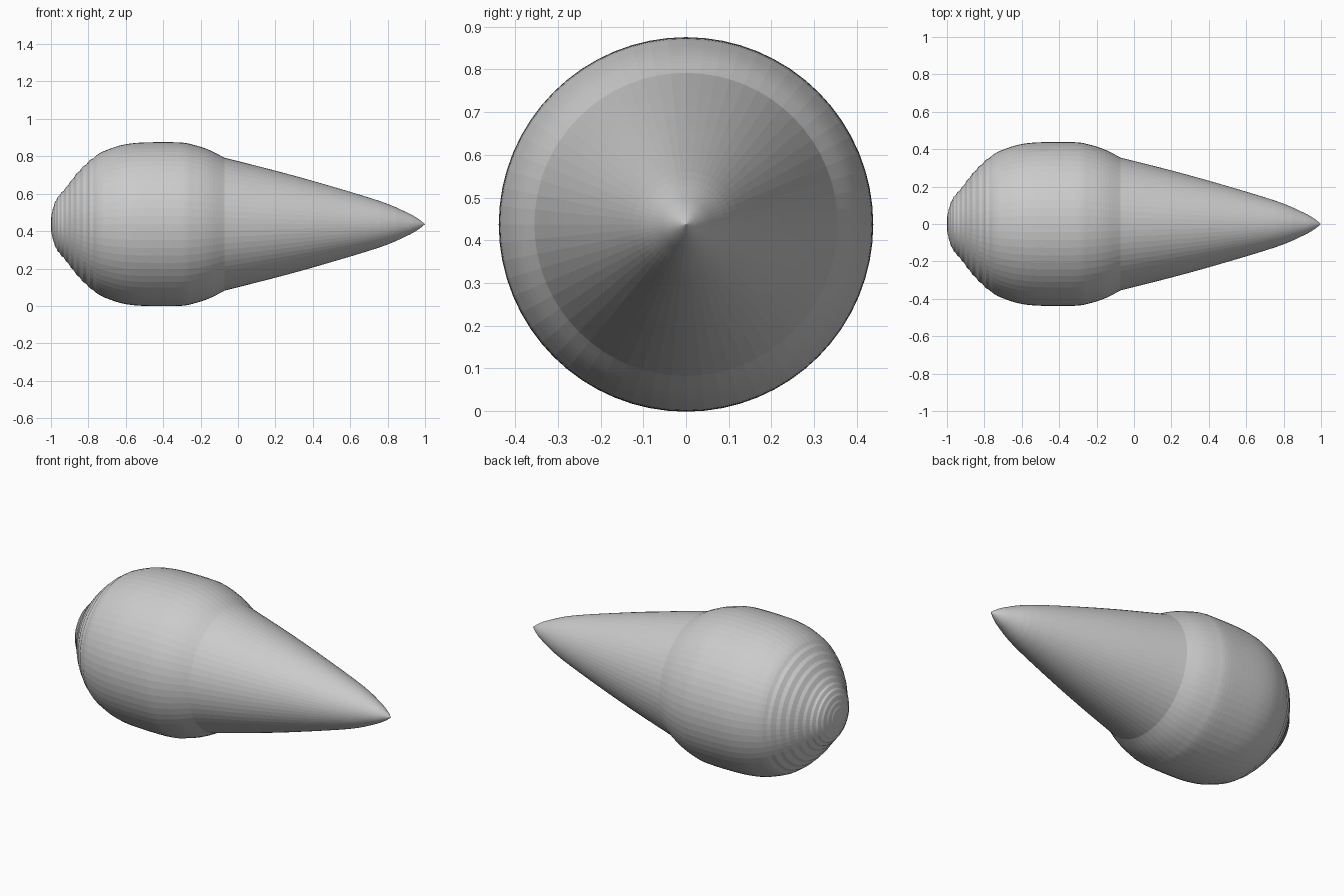
import bpy, bmesh, math

if "Cube" in bpy.data.objects:
    bpy.data.objects.remove(bpy.data.objects["Cube"])

SEGMENTS = 64
AXIS_Z = 0.437

grey = bpy.data.materials.new("plain grey")
grey.diffuse_color = (0.6, 0.6, 0.6, 1)
grey.use_nodes = True
grey.node_tree.nodes["Principled BSDF"].inputs["Base Color"].default_value = grey.diffuse_color


def catmull(points, steps):
    """Smooth curve through the profile points."""
    pts = [points[0]] + points + [points[-1]]
    out = []
    for a, b, c, d in zip(pts, pts[1:], pts[2:], pts[3:]):
        for i in range(steps):
            t = i / steps
            out.append(tuple(
                0.5 * (2 * q + (r - p) * t + (2 * p - 5 * q + 4 * r - s) * t * t
                       + (3 * q - p - 3 * r + s) * t ** 3)
                for p, q, r, s in zip(a, b, c, d)))
    return out + [points[-1]]


def lathe(name, profile):
    """Revolve (x, radius) points about the long axis."""
    bm = bmesh.new()
    rings = []
    for x, r in profile:
        if r < 1e-4:
            rings.append([bm.verts.new((x, 0, AXIS_Z))] * SEGMENTS)
            continue
        ring = []
        for i in range(SEGMENTS):
            a = 2 * math.pi * i / SEGMENTS
            ring.append(bm.verts.new((x, r * math.cos(a), AXIS_Z + r * math.sin(a))))
        rings.append(ring)
    for lo, hi in zip(rings, rings[1:]):
        for i in range(SEGMENTS):
            j = (i + 1) % SEGMENTS
            bm.faces.new(list(dict.fromkeys((lo[i], lo[j], hi[j], hi[i]))))
    bmesh.ops.recalc_face_normals(bm, faces=bm.faces)
    mesh = bpy.data.meshes.new(name)
    bm.to_mesh(mesh)
    bm.free()
    mesh.materials.append(grey)
    obj = bpy.data.objects.new(name, mesh)
    bpy.context.collection.objects.link(obj)
    return obj


# Bulb profile, with fine turned ridges on the blunt end
bulb = catmull([(-1, 0), (-0.997, 0.05), (-0.972, 0.13), (-0.92, 0.195),
                (-0.847, 0.287), (-0.757, 0.368), (-0.687, 0.402),
                (-0.607, 0.426), (-0.5, 0.437), (-0.313, 0.437),
                (-0.233, 0.423), (-0.152, 0.396), (-0.072, 0.355)], 5)
ridged = []
for i, (x, r) in enumerate(bulb):
    if 0.02 < r and x < -0.76:
        r += 0.003 if i % 2 else -0.003
    ridged.append((x, r))

# Tapering spike, slightly convex towards its point
spike = catmull([(-0.072, 0.355), (0.2, 0.286), (0.45, 0.217), (0.76, 0.123),
                 (0.9, 0.064), (0.96, 0.031), (1, 0)], 4)

lathe("body", ridged + spike[1:])
